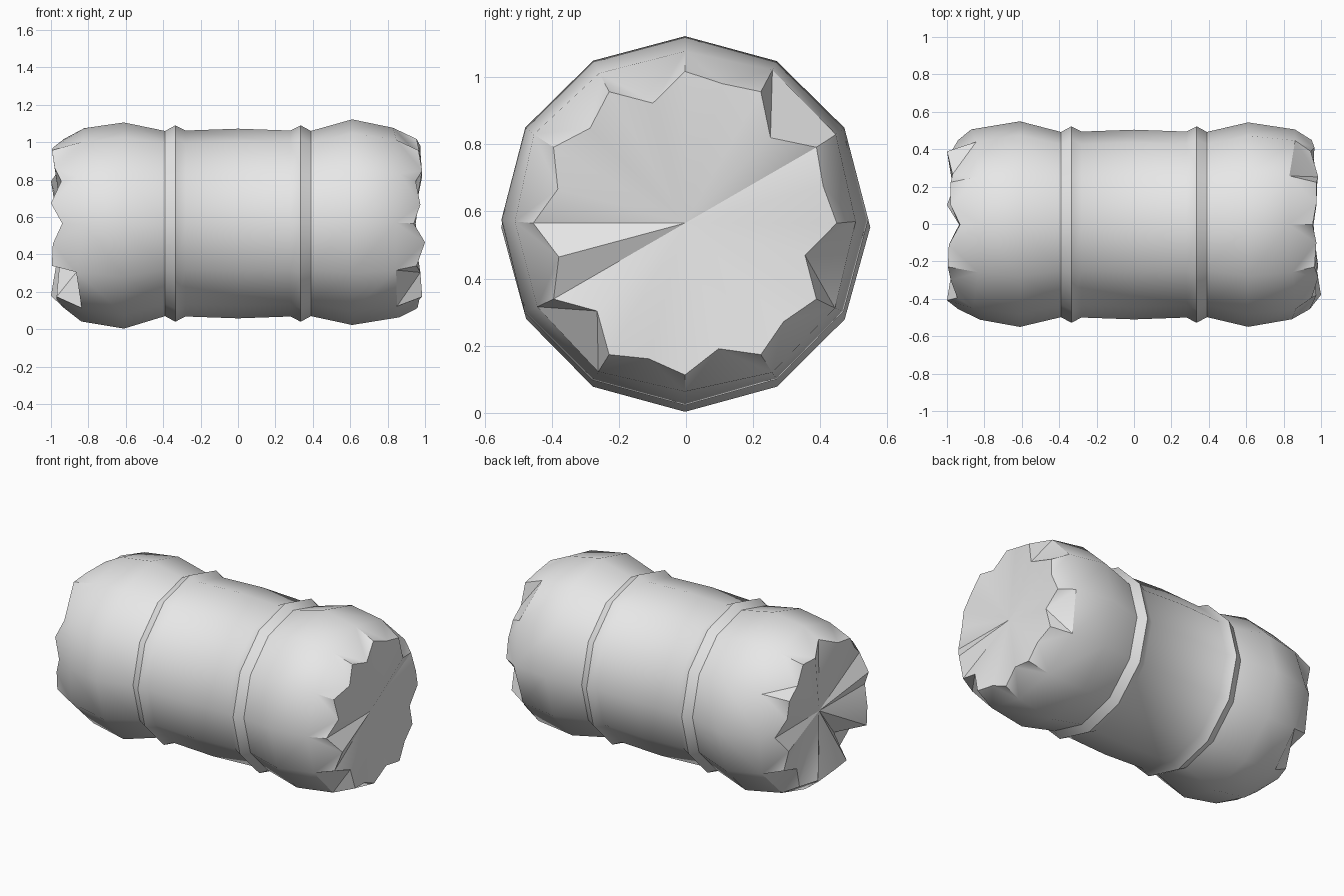
import bpy
import bmesh
import math
import random

random.seed(4)
SIDES = 12
AXIS_Y, AXIS_Z = -0.003, 0.565

cube = bpy.data.objects.get("Cube")
if cube:
    bpy.data.objects.remove(cube, do_unlink=True)

grey = bpy.data.materials.new("plain_grey")
grey.use_nodes = True
grey.diffuse_color = (0.8, 0.8, 0.8, 1)
grey.node_tree.nodes["Principled BSDF"].inputs["Base Color"].default_value = (0.8, 0.8, 0.8, 1)


def point(bm, x, radius, turn, lift=0.0):
    """Vertex around the long axis; turn is a fraction of a circle from the top."""
    a = turn * math.tau
    return bm.verts.new((x, AXIS_Y + radius * math.sin(a), AXIS_Z + lift + radius * math.cos(a)))


def bridge(bm, a, b):
    for i in range(SIDES):
        j = (i + 1) % SIDES
        bm.faces.new((a[i], b[i], b[j], a[j]))


def finish(bm, name):
    mesh = bpy.data.meshes.new(name)
    bm.to_mesh(mesh)
    bm.free()
    mesh.materials.append(grey)
    obj = bpy.data.objects.new(name, mesh)
    bpy.context.collection.objects.link(obj)
    bpy.ops.object.select_all(action='DESELECT')
    obj.select_set(True)
    bpy.context.view_layer.objects.active = obj
    bpy.ops.object.shade_smooth_by_angle(angle=math.radians(35))


# Middle barrel with a raised ridge at each end
half = [(0.39, 0.495), (0.335, 0.525), (0.28, 0.497)]
profile = [(-x, r) for x, r in half] + [(0, 0.507)] + half[::-1]
bm = bmesh.new()
rings = [[point(bm, x, r, i / SIDES) for i in range(SIDES)] for x, r in profile]
for a, b in zip(rings, rings[1:]):
    bridge(bm, a, b)
finish(bm, "barrel")


def bulging_end(name, side, lift, corners, notches, notch_radii):
    """Swollen end closed by a ragged, fan-folded cap."""
    bm = bmesh.new()
    neck = [point(bm, side * 0.39, 0.495, i / SIDES) for i in range(SIDES)]
    belly = [point(bm, side * 0.61, random.uniform(0.545, 0.553), i / SIDES, lift)
             for i in range(SIDES)]
    shoulder = [point(bm, side * random.uniform(0.82, 0.87), random.uniform(0.505, 0.522),
                      i / SIDES, lift / 2) for i in range(SIDES)]
    bridge(bm, neck, belly)
    bridge(bm, belly, shoulder)

    # Ragged rim: a corner on each side, a notch halfway between
    rim = []
    for i in range(SIDES):
        rim.append(point(bm, side * corners[i], 0.452, i / SIDES))
        rim.append(point(bm, side * notches[i], notch_radii[i], (i + 0.5) / SIDES))
    for i in range(SIDES):
        a, b = shoulder[i], shoulder[(i + 1) % SIDES]
        left, mid, right = rim[2 * i], rim[2 * i + 1], rim[(2 * i + 2) % len(rim)]
        bm.faces.new((a, left, mid))
        bm.faces.new((a, mid, b))
        bm.faces.new((b, mid, right))

    # Fan of folds meeting at the middle
    centre = point(bm, side * 0.935, 0, 0)
    for k in range(len(rim)):
        bm.faces.new((centre, rim[(k + 1) % len(rim)], rim[k]))
    if side < 0:
        bmesh.ops.reverse_faces(bm, faces=bm.faces[:])
    finish(bm, name)


bulging_end(
    "left_end", 1, 0.01,
    corners=[.955, .975, .945, .95, .955, .98, .96, .985, .955, .94, .95, .965],
    notches=[.975, .985, .965, .96, .97, .975, .97, .975, 1, .975, .985, .975],
    notch_radii=[.43, .36, .426, .37, .415, .387, .418, .37, .389, .392, .4, .37])
bulging_end(
    "right_end", -1, -0.012,
    corners=[.93, .98, 1, .94, .96, .955, .93, .97, .995, .94, .945, .995],
    notches=[.98, .97, .98, .985, .96, 1, .97, .86, .99, 1, .98, .99],
    notch_radii=[.4, .38, .4, .39, .37, .4, .42, .36, .42, .42, .42, .42])
